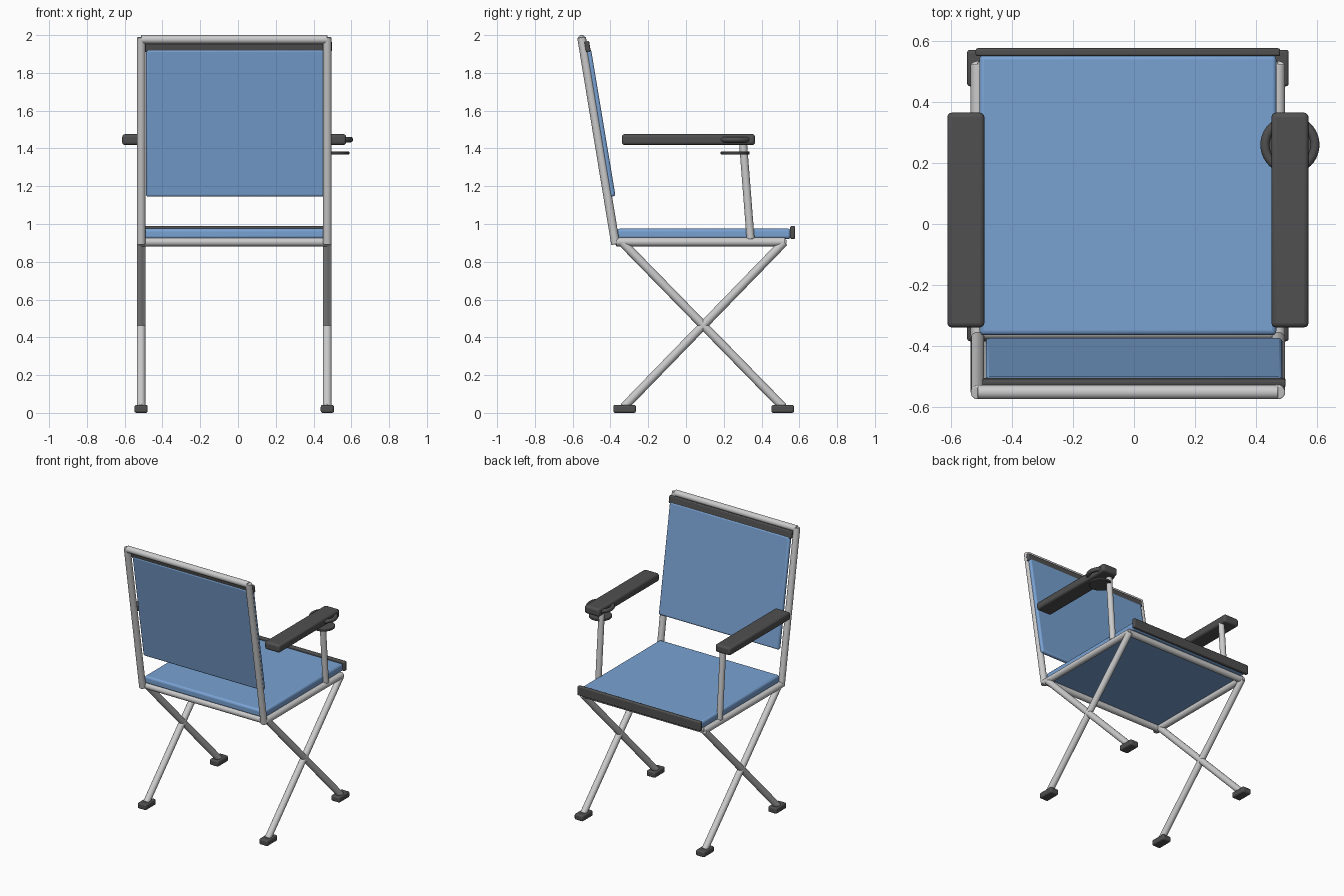
import bpy, math
from mathutils import Vector

if "Cube" in bpy.data.objects:
    bpy.data.objects.remove(bpy.data.objects["Cube"])

CX = -0.02     # chair centre line
HALF = 0.493   # half distance between side frames


def material(name, rgb):
    m = bpy.data.materials.new(name)
    m.diffuse_color = (*rgb, 1)
    m.use_nodes = True
    m.node_tree.nodes["Principled BSDF"].inputs["Base Color"].default_value = m.diffuse_color
    return m


blue = material("blue_fabric", (0.19, 0.36, 0.65))
dark = material("dark_plastic", (0.08, 0.08, 0.08))
metal = material("light_metal", (0.6, 0.6, 0.6))


def finish(name, mat, bevel=0):
    ob = bpy.context.object
    ob.name = name
    ob.data.materials.append(mat)
    if bevel:
        mod = ob.modifiers.new("bevel", 'BEVEL')
        mod.width, mod.segments = bevel, 3
    bpy.ops.object.shade_smooth_by_angle(angle=math.radians(35))
    return ob


def tube(name, a, b, r=0.023):
    a, b = Vector(a), Vector(b)
    d = b - a
    bpy.ops.mesh.primitive_cylinder_add(vertices=24, radius=r, depth=d.length, location=(a + b) / 2,
                                        rotation=d.to_track_quat('Z', 'Y').to_euler())
    return finish(name, metal, 0.004)


def box(name, loc, size, mat, bevel, tilt=0):
    bpy.ops.mesh.primitive_cube_add(size=1, location=loc, rotation=(tilt, 0, 0))
    ob = bpy.context.object
    ob.scale = size
    bpy.ops.object.transform_apply(location=False, rotation=False, scale=True)
    return finish(name, mat, bevel)


# Backrest line in the y-z plane
low, top = Vector((0, -0.373, 0.905)), Vector((0, -0.552, 1.977))
along = (top - low).normalized()
normal = Vector((0, along.z, -along.y))
tilt = math.atan2(-along.y, along.z)

# Side frames: uprights, rails, crossed legs, feet, arm posts and armrests
for side, s in (("left", -1), ("right", 1)):
    x = CX + s * HALF
    tube(f"{side}_upright", (x, low.y, low.z - 0.012), (x, top.y - 0.001, top.z + 0.011))
    tube(f"{side}_seat_rail", (x, -0.37, 0.905), (x, 0.525, 0.905))
    tube(f"{side}_leg_a", (x, -0.34, 0.905), (x, 0.515, 0.03))
    tube(f"{side}_leg_b", (x, 0.52, 0.905), (x, -0.33, 0.03))
    tube(f"{side}_arm_post", (x, 0.342, 0.92), (x, 0.302, 1.43), 0.021)
    for end, y in (("back", -0.325), ("front", 0.512)):
        box(f"{side}_{end}_foot", (x, y, 0.021), (0.07, 0.12, 0.042), dark, 0.01)
    box(f"{side}_armrest", (CX + s * 0.532, 0.013, 1.447), (0.122, 0.705, 0.058), dark, 0.015)

# Cross rails
xl, xr = CX - HALF, CX + HALF
tube("back_seat_rail", (xl, -0.355, 0.905), (xr, -0.355, 0.905))
tube("front_seat_rail", (xl, 0.51, 0.905), (xr, 0.51, 0.905))
tube("top_rail", (xl, top.y, top.z), (xr, top.y, top.z))

# Seat and backrest with their dark edge bands
box("seat", (CX, 0.095, 0.948), (0.975, 0.92, 0.055), blue, 0.015)
box("seat_front_band", (CX, 0.564, 0.955), (1.0, 0.026, 0.068), dark, 0.007)
back_mid = low + along * 0.635 + normal * 0.024
box("backrest", back_mid, (0.975, 0.032, 0.79), blue, 0.012, tilt)
band_mid = low + along * 1.045 + normal * 0.024
box("backrest_top_band", band_mid, (0.995, 0.026, 0.055), dark, 0.007, tilt)

# Cup holder ring and base disc at the right armrest
bpy.ops.mesh.primitive_torus_add(location=(0.512, 0.26, 1.447), major_radius=0.082, minor_radius=0.015,
                                 major_segments=40, minor_segments=14)
finish("cup_holder_ring", dark)
bpy.ops.mesh.primitive_cylinder_add(vertices=40, radius=0.077, depth=0.014, location=(0.512, 0.26, 1.376))
finish("cup_holder_base", dark, 0.003)
